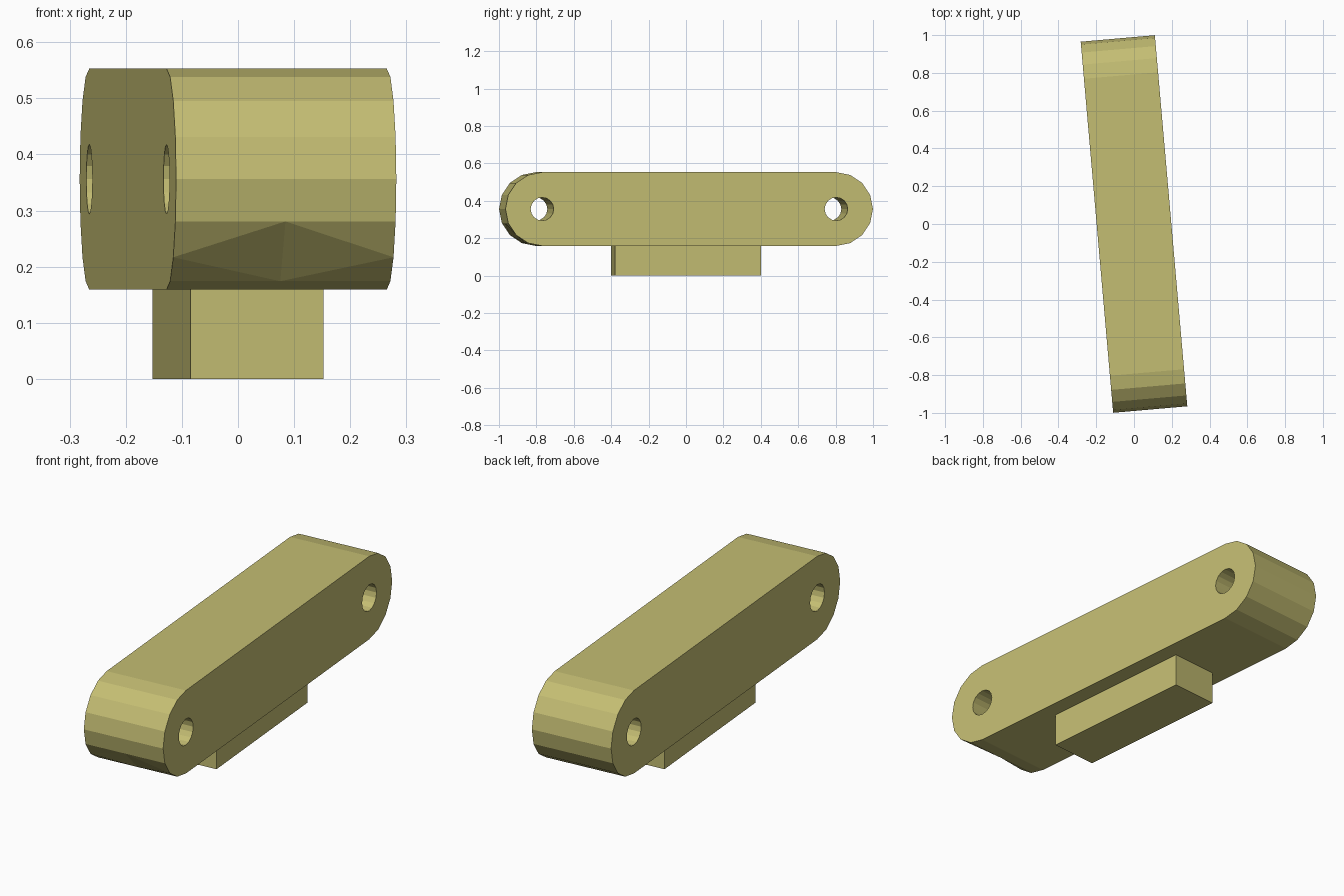
import bpy, bmesh, math
from mathutils import Matrix

if "Cube" in bpy.data.objects:
    bpy.data.objects.remove(bpy.data.objects["Cube"])

HALF = 0.197       # half width of the arm and radius of its rounded ends
EYE = 0.789        # distance of each end centre from the middle
MID_Z = 0.356      # height of the arm centre line
TURN = Matrix.Rotation(math.radians(5), 4, 'Z')

mat = bpy.data.materials.new("olive")
mat.diffuse_color = (0.55, 0.51, 0.17, 1)
mat.use_nodes = True
mat.node_tree.nodes["Principled BSDF"].inputs["Base Color"].default_value = mat.diffuse_color


def make_object(name, bm):
    bmesh.ops.recalc_face_normals(bm, faces=bm.faces)
    mesh = bpy.data.meshes.new(name)
    bm.to_mesh(mesh)
    bm.free()
    mesh.materials.append(mat)
    ob = bpy.data.objects.new(name, mesh)
    bpy.context.collection.objects.link(ob)
    ob.matrix_world = TURN
    return ob


# Arm: stadium profile extruded along x
profile = []
for side in (-1, 1):
    for k in range(9):
        a = math.radians(90 + 22.5 * k + (180 if side > 0 else 0))
        profile.append((side * EYE + HALF * math.cos(a), MID_Z + HALF * math.sin(a)))
bm = bmesh.new()
left = [bm.verts.new((-HALF, y, z)) for y, z in profile]
right = [bm.verts.new((HALF, y, z)) for y, z in profile]
bm.faces.new(left)
bm.faces.new(right[::-1])
# Shallow diamond dent low on the front end, between profile points 5 and 7
upper, lower = (bm.verts.new((0, *profile[i])) for i in (5, 7))
n = len(profile)
for i in range(n):
    j = (i + 1) % n
    if i in (5, 6):
        continue
    ring = [left[i], left[j], right[j], right[i]]
    if i == 4:
        ring.insert(2, upper)
    if i == 7:
        ring.append(lower)
    bm.faces.new(ring)
for row in (left, right):
    bm.faces.new((row[5], row[6], upper))
    bm.faces.new((row[6], lower, upper))
    bm.faces.new((row[6], row[7], lower))
arm = make_object("arm", bm)

# Pin holes through both ends
for name, y in (("front_hole", -EYE), ("back_hole", EYE)):
    bm = bmesh.new()
    bmesh.ops.create_cone(bm, cap_ends=True, segments=16, radius1=0.062,
                          radius2=0.062, depth=0.6,
                          matrix=Matrix.Translation((0, y, MID_Z))
                          @ Matrix.Rotation(math.pi / 2, 4, 'Y'))
    cutter = make_object(name + "_cutter", bm)
    cutter.hide_render = True
    cutter.display_type = 'WIRE'
    mod = arm.modifiers.new(name, 'BOOLEAN')
    mod.operation = 'DIFFERENCE'
    mod.solver = 'EXACT'
    mod.object = cutter
    bpy.context.view_layer.objects.active = arm
    bpy.ops.object.modifier_apply(modifier=name)
    bpy.data.objects.remove(cutter)

# Foot block under the arm
bm = bmesh.new()
bmesh.ops.create_cube(bm, size=1, matrix=Matrix.Translation((0, 0, 0.08))
                      @ Matrix.Diagonal((0.238, 0.782, 0.16, 1)))
make_object("foot_block", bm)
